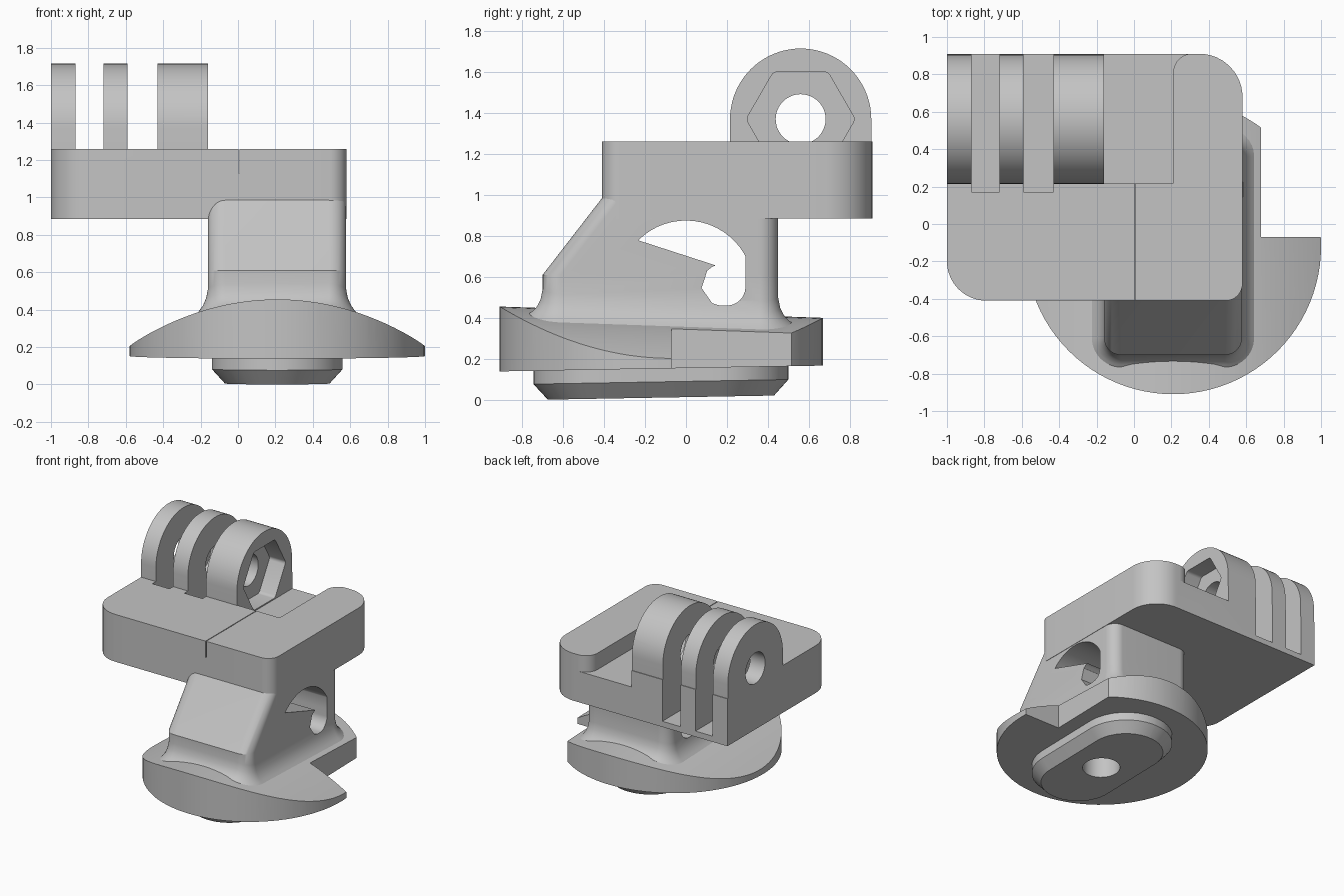
import bpy, bmesh, math
from mathutils import Vector

cube = bpy.data.objects.get("Cube")
if cube:
    bpy.data.objects.remove(cube, do_unlink=True)

grey = bpy.data.materials.new("plain_grey")
grey.use_nodes = True
colour = (0.55, 0.55, 0.55, 1)
grey.diffuse_color = colour
grey.node_tree.nodes["Principled BSDF"].inputs["Base Color"].default_value = colour


def rounded(corners, steps=10):
    """Polygon from (u, v, radius) corners, each replaced by an arc."""
    out = []
    for i, (u, v, r) in enumerate(corners):
        p = Vector((u, v))
        if r == 0:
            out.append((u, v))
            continue
        a = (Vector(corners[i - 1][:2]) - p).normalized()
        b = (Vector(corners[(i + 1) % len(corners)][:2]) - p).normalized()
        half = a.angle(b) / 2
        c = p + (a + b).normalized() * (r / math.sin(half))
        t = r / math.tan(half)
        start, end = p + a * t - c, p + b * t - c
        for k in range(steps + 1):
            q = c + start.lerp(end, k / steps).normalized() * r
            out.append((q.x, q.y))
    return out


def rect(u0, v0, u1, v1, r=0):
    return rounded([(u0, v0, r), (u1, v0, r), (u1, v1, r), (u0, v1, r)])


def arc(cu, cv, r, a0, a1, n):
    angles = [math.radians(a0 + (a1 - a0) * i / n) for i in range(n + 1)]
    return [(cu + r * math.cos(a), cv + r * math.sin(a)) for a in angles]


def circle(cu, cv, r, n=48):
    return arc(cu, cv, r, 0, 360, n)[:-1]


def loft(name, rings):
    """Closed solid through rings of equal point count."""
    bm = bmesh.new()
    rows = [[bm.verts.new(p) for p in ring] for ring in rings]
    n = len(rows[0])
    for lo, hi in zip(rows, rows[1:]):
        for i in range(n):
            j = (i + 1) % n
            bm.faces.new((lo[i], lo[j], hi[j], hi[i]))
    bm.faces.new(rows[0][::-1])
    bm.faces.new(rows[-1])
    bmesh.ops.recalc_face_normals(bm, faces=bm.faces)
    mesh = bpy.data.meshes.new(name)
    bm.to_mesh(mesh)
    bm.free()
    mesh.materials.append(grey)
    obj = bpy.data.objects.new(name, mesh)
    bpy.context.collection.objects.link(obj)
    return obj


def prism(name, pts, axis, a, b):
    place = {"X": lambda u, v, w: (w, u, v),
             "Y": lambda u, v, w: (u, w, v),
             "Z": lambda u, v, w: (u, v, w)}[axis]
    return loft(name, [[place(u, v, w) for u, v in pts] for w in (a, b)])


def combine(obj, other, operation="DIFFERENCE"):
    mod = obj.modifiers.new("combine", "BOOLEAN")
    mod.operation, mod.solver, mod.object = operation, "EXACT", other
    bpy.context.view_layer.objects.active = obj
    bpy.ops.object.modifier_apply(modifier=mod.name)
    bpy.data.objects.remove(other, do_unlink=True)


def base_top(x, y):
    return 0.455 - 0.36 * (x - 0.21) ** 2 - 0.035 * (y + 0.91)


def tilt(y):
    return 0.018 * (y + 0.8)


# Top plate with the hinge lump before cutting
plate = prism("top_plate", rounded([(-1, -0.41, 0.21), (0.58, -0.41, 0.09),
                                    (0.58, 0.91, 0.23), (-1, 0.91, 0)]), "Z", 0.885, 1.26)
HY, HZ, HR = 0.56, 1.37, 0.345
lump = prism("lump", [(HY - HR, 1.0), (HY + HR, 1.0)] + arc(HY, HZ, HR, 0, 180, 40),
             "X", -1, -0.16)
combine(plate, lump, "UNION")

# Slots between the hinge prongs
for x0, x1 in ((-0.87, -0.72), (-0.59, -0.43)):
    combine(plate, prism("slot", rect(x0, 0.17, x1, 1.1), "Z", 0.93, 2))

# Recess beside the hinge, with a rounded finger end
recess = [(-0.16, 0.22), (0.21, 0.22)] + arc(0.31, 0.81, 0.1, 180, 90, 10)
combine(plate, prism("recess", recess + [(0.31, 1.1), (-0.16, 1.1)], "Z", 1.13, 1.5))

# Pin hole, nut pocket and thin slit
combine(plate, prism("pin_hole", circle(HY, HZ, 0.122), "X", -1.2, 0.1))
combine(plate, prism("nut_pocket", rounded([(u, v, 0.03) for u, v in circle(HY, HZ, 0.266, 6)], 3),
                     "X", -0.3, 0.1))
combine(plate, prism("slit", rect(0.003, -0.6, 0.009, 0.23), "Z", 1.13, 1.4))

# Leg: flared foot following the base, then a sloped front
rings = []


def leg_ring(height, grow=0, front=-0.70):
    pts = rect(-0.16 - grow, front - grow, 0.577 + grow, 0.45 + grow, 0.09 + grow)
    rings.append([(x, y, height(x, y)) for x, y in pts])


leg_ring(lambda x, y: 0.25, 0.08)
for h, grow in ((-0.01, 0.08), (0.01, 0.05), (0.035, 0.027), (0.07, 0.01), (0.12, 0)):
    leg_ring(lambda x, y: base_top(x, y) + h, grow)
leg_ring(lambda x, y: 0.61)
leg_ring(lambda x, y: 0.985, 0, -0.41)
leg_ring(lambda x, y: 1.0, 0, -0.40)
leg = loft("leg", rings)
window = rounded([(-0.49, 0.46, 0.1), (0.29, 0.46, 0.09), (0.29, 0.70, 0)])
window += arc(0, 0.545, 0.33, 30, 135, 16)
combine(leg, prism("window", window, "X", -1, 1))

# Base: notched disc with an arched top
base = prism("base", circle(0.21, -0.12, 0.79, 96), "Z", 0, 0.8)
xs = [-0.7 + 1.8 * i / 40 for i in range(41)]
arch = loft("arch", [[(-0.7, y, 0.14 + tilt(y)), (1.1, y, 0.14 + tilt(y))]
                     + [(x, y, base_top(x, y)) for x in reversed(xs)] for y in (-1, 0.8)])
combine(base, arch, "INTERSECT")
combine(base, prism("notch", rect(0.68, -0.07, 1.3, 1), "Z", -0.1, 1))

# Chamfered locking foot
foot_rings = []
for z, inset in ((0, 0.07), (0.075, 0), (0.19, 0)):
    pts = rect(-0.14 + inset, -0.745 + inset, 0.56 - inset, 0.50 - inset, 0.345 - inset)
    foot_rings.append([(x, y, z + tilt(y) - (0.002 if z == 0 else 0)) for x, y in pts])
foot = loft("locking_foot", foot_rings)

# Screw hole up through the foot into the base
for part in (foot, base):
    combine(part, prism("screw_hole", circle(0.21, -0.13, 0.14, 40), "Z", -0.2, 0.26))

# Smooth curved faces, keep sharp edges
bpy.ops.object.select_all(action="DESELECT")
for part in (plate, leg, base, foot):
    part.select_set(True)
    bpy.context.view_layer.objects.active = part
bpy.ops.object.shade_smooth_by_angle(angle=math.radians(30))
